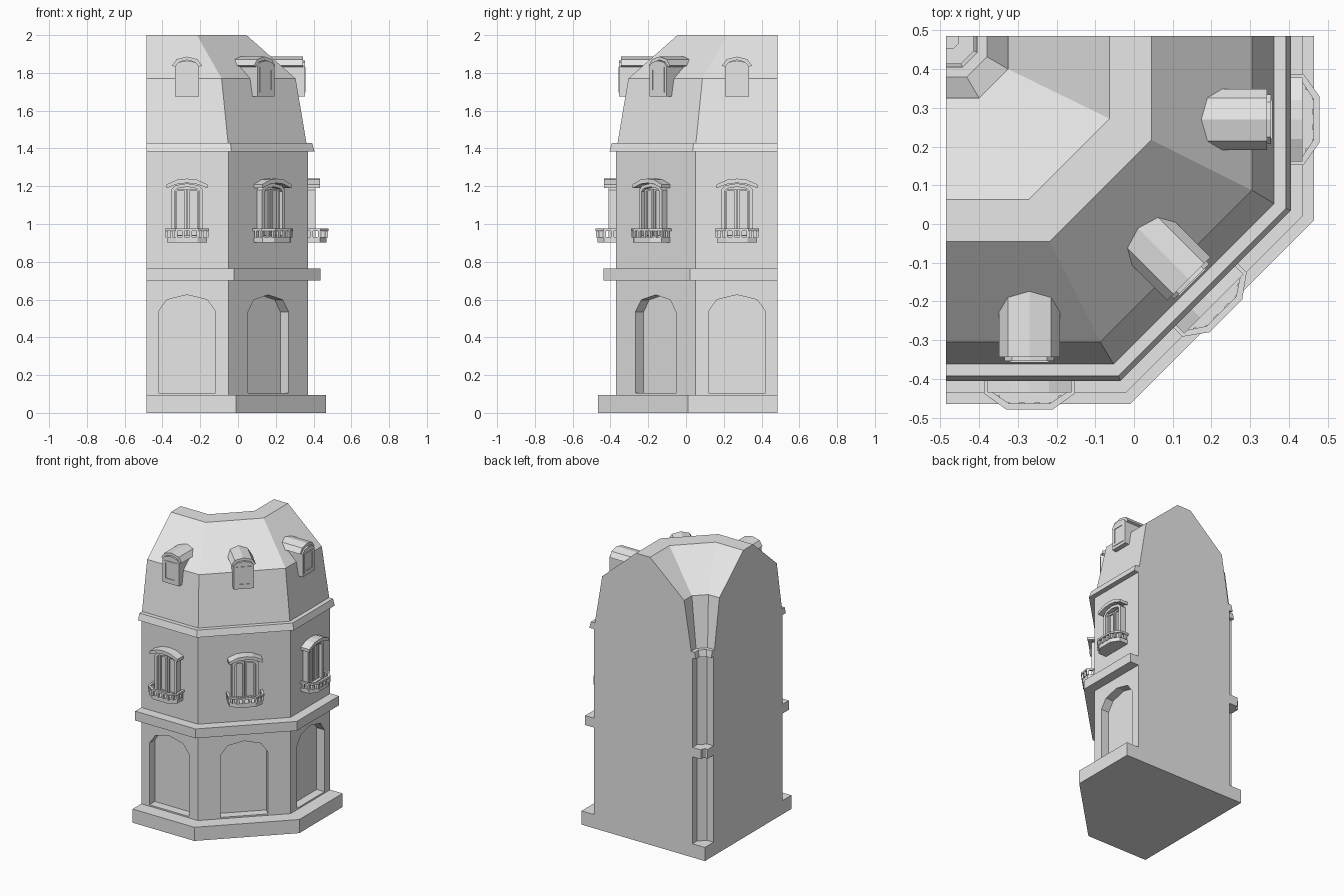
import bpy, bmesh, math
from mathutils import Matrix, Vector

if "Cube" in bpy.data.objects:
    bpy.data.objects.remove(bpy.data.objects["Cube"])

stone = bpy.data.materials.new("grey_stone")
stone.use_nodes = True
stone.diffuse_color = (0.8, 0.8, 0.8, 1)
stone.node_tree.nodes["Principled BSDF"].inputs["Base Color"].default_value = (0.8, 0.8, 0.8, 1)

EDGE = 0.485   # party wall planes at x = -EDGE and y = EDGE
WALL = 0.37    # distance of the street walls from the centre


def finish(name, bm, matrix=Matrix()):
    bmesh.ops.recalc_face_normals(bm, faces=bm.faces)
    mesh = bpy.data.meshes.new(name)
    bm.to_mesh(mesh)
    bm.free()
    mesh.transform(matrix)
    mesh.materials.append(stone)
    obj = bpy.data.objects.new(name, mesh)
    bpy.context.collection.objects.link(obj)
    return obj


def prism(name, pts, lo, hi, matrix=Matrix(), upright=True, inset=0, depth=0):
    """Extrude an outline: upright ones are (x, z) along y, others (x, y) along z.
    An inset sinks the panel at the hi end by depth."""
    put = (lambda p, t: (p[0], t, p[1])) if upright else (lambda p, t: (p[0], p[1], t))
    bm = bmesh.new()
    near = [bm.verts.new(put(p, lo)) for p in pts]
    far = [bm.verts.new(put(p, hi)) for p in pts]
    bm.faces.new(near)
    front = bm.faces.new(far)
    for i in range(len(pts)):
        j = (i + 1) % len(pts)
        bm.faces.new((near[i], near[j], far[j], far[i]))
    bmesh.ops.recalc_face_normals(bm, faces=bm.faces)
    if inset:
        bmesh.ops.inset_region(bm, faces=[front], thickness=inset, use_even_offset=True)
        inward = front.normal * -depth
        rim = bmesh.ops.extrude_face_region(bm, geom=[front])["geom"]
        bmesh.ops.translate(bm, vec=inward, verts=[v for v in rim if isinstance(v, bmesh.types.BMVert)])
        bmesh.ops.delete(bm, geom=[front], context='FACES')
    return finish(name, bm, matrix)


def arch(half, bottom, spring, top, steps=4):
    curve = [(half * math.cos(math.pi * i / steps),
              spring + (top - spring) * math.sin(math.pi * i / steps)) for i in range(steps + 1)]
    return [(-half, bottom), (half, bottom)] + curve


def box(cx, half, z0, z1):
    return [(cx - half, z0), (cx + half, z0), (cx + half, z1), (cx - half, z1)]


# Plan of the street front at distance d, bending round the cut corner
def plan(d, bend):
    return [(-EDGE, -d), (bend, -d), (d, -bend), (d, EDGE)]


def outer(d):
    return d, -0.01 - 0.414 * (0.465 - d)


def inner(d):
    return d, -0.465 - 0.43 * (-0.455 - d) * -1 + 0.86 * (d + 0.455)


# Base plinth fills the whole corner plot
prism("base_plinth", plan(*outer(0.465)) + [(-EDGE, EDGE)], 0, 0.095, upright=False)

# Building section: street side upwards, over the roof, courtyard side downwards
street = [(WALL, 0.09), (WALL, 0.70), (0.437, 0.70), (0.437, 0.765), (WALL, 0.765),
          (WALL, 1.385), (0.405, 1.385), (0.392, 1.43), (0.362, 1.43)]
section = [(*outer(d), z) for d, z in street]
section += [(0.305, -0.087, 1.77), (0.045, -0.217, 2.0),
            (-0.063, -0.272, 2.0), (-0.325, -0.40, 1.77)]
court = [(-0.38, 1.43), (-0.405, 1.43), (-0.415, 1.385), (-0.39, 1.385), (-0.39, 0.765),
         (-0.455, 0.765), (-0.455, 0.70), (-0.39, 0.70), (-0.39, 0.09)]
section += [(d, -0.465 + 0.43 * (d + 0.455), z) for d, z in court]
# courtyard bends step outwards with the court walls
section = [(d, b if d > -0.33 else -0.465 + 0.44 * (d + 0.455), z) for d, b, z in section]

bm = bmesh.new()
rings = [[bm.verts.new((*plan(d, b)[k], z)) for d, b, z in section] for k in range(4)]
for a, c in zip(rings, rings[1:]):
    for i in range(len(section)):
        j = (i + 1) % len(section)
        bm.faces.new((a[i], a[j], c[j], c[i]))
bm.faces.new(rings[0])
bm.faces.new(rings[3])
body = finish("building_body", bm)


# Three facades: local x runs along the wall, local -y points outwards
def facade(x, y, degrees):
    return Matrix.Translation((x, y, 0)) @ Matrix.Rotation(math.radians(degrees), 4, 'Z')


facades = {"front": facade(-0.27, -WALL, 0),
           "corner": facade(0.16, -0.16, 45),
           "side": facade(WALL, 0.27, 90)}


def cut_niche(m):
    cutter = prism("niche_cutter", arch(0.152, 0.105, 0.535, 0.625), 0.06, -0.05, m)
    cutter.hide_render = True
    mod = body.modifiers.new("niche", 'BOOLEAN')
    mod.operation, mod.solver, mod.object = 'DIFFERENCE', 'EXACT', cutter
    bpy.context.view_layer.objects.active = body
    bpy.ops.object.modifier_apply(modifier=mod.name)
    bpy.data.objects.remove(cutter)


def window(side, m):
    # Surround with sunken opening, two casements and a shallow curved hood
    prism(side + "_window_surround", arch(0.085, 0.92, 1.18, 1.215), 0.01, -0.04, m,
          inset=0.018, depth=0.035)
    for s, tag in ((-1, "_left"), (1, "_right")):
        prism(side + tag + "_casement", box(s * 0.033, 0.031, 0.93, 1.185), 0, -0.02, m,
              inset=0.011, depth=0.01)
    right = [(0, 1.24), (0.05, 1.235), (0.108, 1.21), (0.108, 1.19), (0.05, 1.212), (0, 1.217)]
    left = [(-x, z) for x, z in right[-2:0:-1]]
    prism(side + "_window_hood", right + left, 0.01, -0.065, m)


def balcony(side, m):
    def path(w):
        right = [(0.117 - w, 0.01), (0.117 - w, -0.068 + w * 0.4), (0.06 - w * 0.4, -0.109 + w)]
        return [(-x, y) for x, y in right] + right[::-1]
    prism(side + "_balcony_floor", path(0.01), 0.903, 0.932, m, upright=False)
    prism(side + "_balcony_rail", path(0) + path(0.016)[::-1], 0.962, 0.975, m, upright=False)
    # Balusters under the rail
    posts = [(s * x, y) for s in (-1, 1) for x, y in
             ((0.107, -0.02), (0.107, -0.06), (0.083, -0.08), (0.058, -0.098), (0.02, -0.098))]
    bm = bmesh.new()
    for x, y in posts:
        place = Matrix.Translation((x, y, 0.947)) @ Matrix.Diagonal((0.015, 0.015, 0.036, 1))
        bmesh.ops.create_cube(bm, size=1, matrix=place)
    finish(side + "_balusters", bm, m)


def dormer(side, m):
    prism(side + "_dormer_body", box(0, 0.064, 1.675, 1.84), 0.15, 0.035, m)
    prism(side + "_dormer_frame", arch(0.064, 1.675, 1.835, 1.865), 0.05, 0.016, m)
    prism(side + "_dormer_window", box(0, 0.05, 1.695, 1.83), 0.03, 0.012, m,
          inset=0.014, depth=0.012)
    # Barrel roof with an overhanging rim
    rim = arch(0.079, 0, 1.838, 1.886)[2:]
    under = arch(0.063, 0, 1.832, 1.868)[2:]
    prism(side + "_dormer_roof", rim + under[::-1], 0.22, 0.026, m)


for side, m in facades.items():
    cut_niche(m)
    window(side, m)
    balcony(side, m)
    dormer(side, m)
